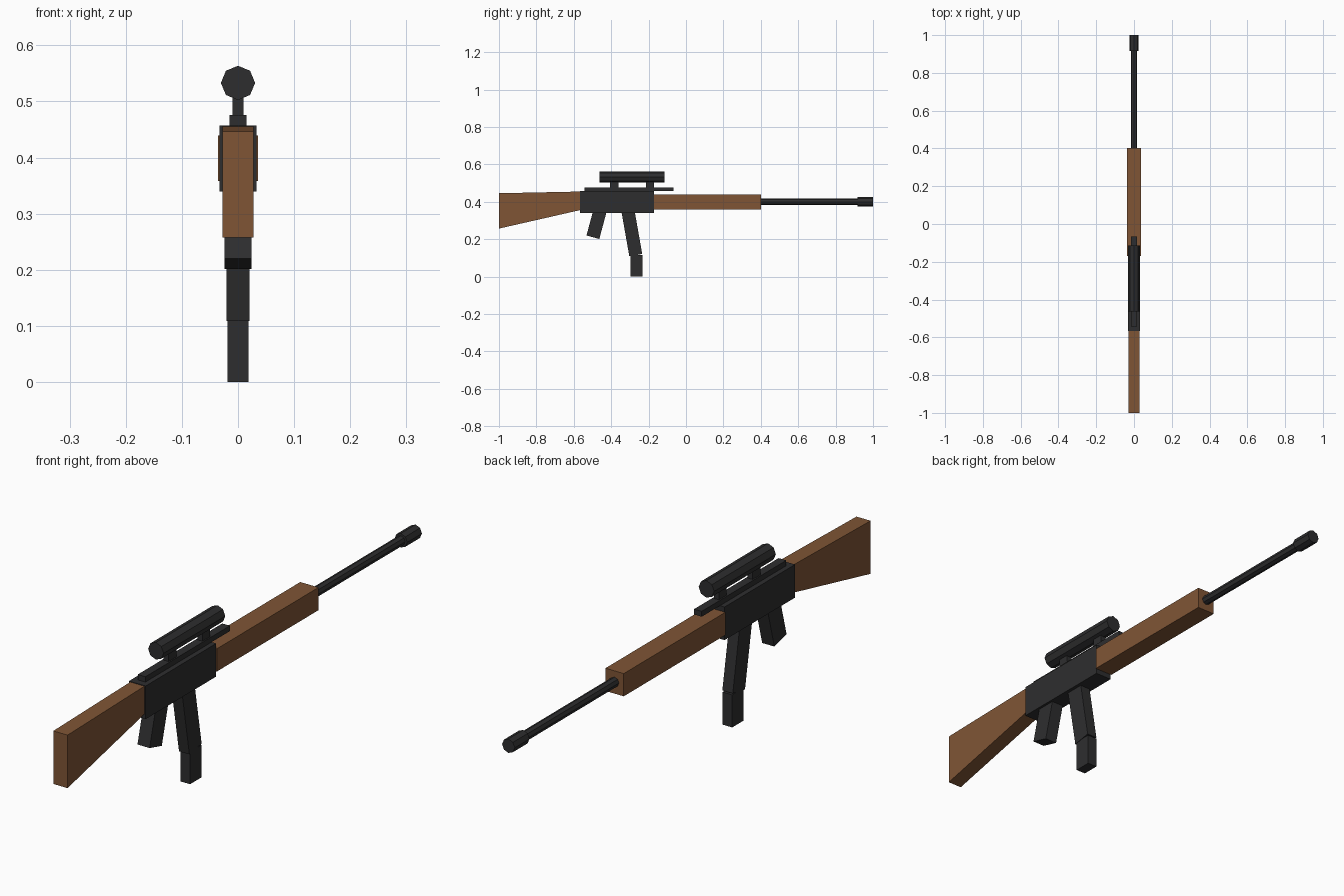
import bpy, bmesh, math
from mathutils import Matrix

if "Cube" in bpy.data.objects:
    bpy.data.objects.remove(bpy.data.objects["Cube"])


def material(name, rgb):
    m = bpy.data.materials.new(name)
    m.diffuse_color = (*rgb, 1)
    m.use_nodes = True
    m.node_tree.nodes["Principled BSDF"].inputs["Base Color"].default_value = m.diffuse_color
    return m


WOOD = material("brown wood", (0.215, 0.091, 0.036))
METAL = material("dark metal", (0.027, 0.027, 0.028))


def finish(name, bm, mat):
    bmesh.ops.recalc_face_normals(bm, faces=bm.faces)
    me = bpy.data.meshes.new(name)
    bm.to_mesh(me)
    bm.free()
    me.materials.append(mat)
    ob = bpy.data.objects.new(name, me)
    bpy.context.collection.objects.link(ob)


def slab(name, half_width, profile, mat):
    """Side profile of (y, z) points, extruded across x."""
    bm = bmesh.new()
    face = bm.faces.new([bm.verts.new((-half_width, y, z)) for y, z in profile])
    ext = bmesh.ops.extrude_face_region(bm, geom=[face])
    verts = [g for g in ext["geom"] if isinstance(g, bmesh.types.BMVert)]
    bmesh.ops.translate(bm, verts=verts, vec=(2 * half_width, 0, 0))
    finish(name, bm, mat)


def box(name, half_width, y0, y1, z0, z1, mat):
    slab(name, half_width, [(y0, z0), (y1, z0), (y1, z1), (y0, z1)], mat)


def leaning(name, half_width, y, z, depth, length, lean, mat):
    """Box whose lower back corner is (y, z), leaned by an angle in degrees."""
    s, c = math.sin(math.radians(lean)), math.cos(math.radians(lean))
    pts = [(0, 0), (depth, 0), (depth, length), (0, length)]
    slab(name, half_width, [(y + a * c + b * s, z - a * s + b * c) for a, b in pts], mat)


def tube(name, radius, y0, y1, z, mat):
    bm = bmesh.new()
    bmesh.ops.create_cone(bm, cap_ends=True, segments=8, radius1=radius, radius2=radius,
                          depth=y1 - y0, matrix=Matrix.Translation((0, (y0 + y1) / 2, z))
                          @ Matrix.Rotation(math.pi / 2, 4, 'X'))
    finish(name, bm, mat)


# Wooden parts
slab("stock", 0.028, [(-1, 0.257), (-0.565, 0.356), (-0.565, 0.455), (-1, 0.446)], WOOD)
box("handguard", 0.036, -0.17, 0.402, 0.358, 0.439, WOOD)

# Receiver and barrel
box("receiver", 0.033, -0.567, -0.17, 0.339, 0.457, METAL)
tube("barrel", 0.017, 0.38, 0.96, 0.4, METAL)
tube("muzzle", 0.025, 0.917, 1.0, 0.4, METAL)

# Grip and magazine
leaning("grip", 0.024, -0.532, 0.220, 0.071, 0.15, 15, METAL)
leaning("magazine_upper", 0.0205, -0.303, 0.109, 0.070, 0.25, -10, METAL)
box("magazine_lower", 0.019, -0.297, -0.233, 0.0, 0.116, METAL)

# Rail, mounts and scope
box("rail", 0.015, -0.543, -0.067, 0.457, 0.476, METAL)
for i, y in enumerate((-0.383, -0.193)):
    box(f"scope_mount_{i + 1}", 0.01, y - 0.022, y + 0.022, 0.47, 0.512, METAL)
tube("scope", 0.0305, -0.4625, -0.115, 0.533, METAL)
